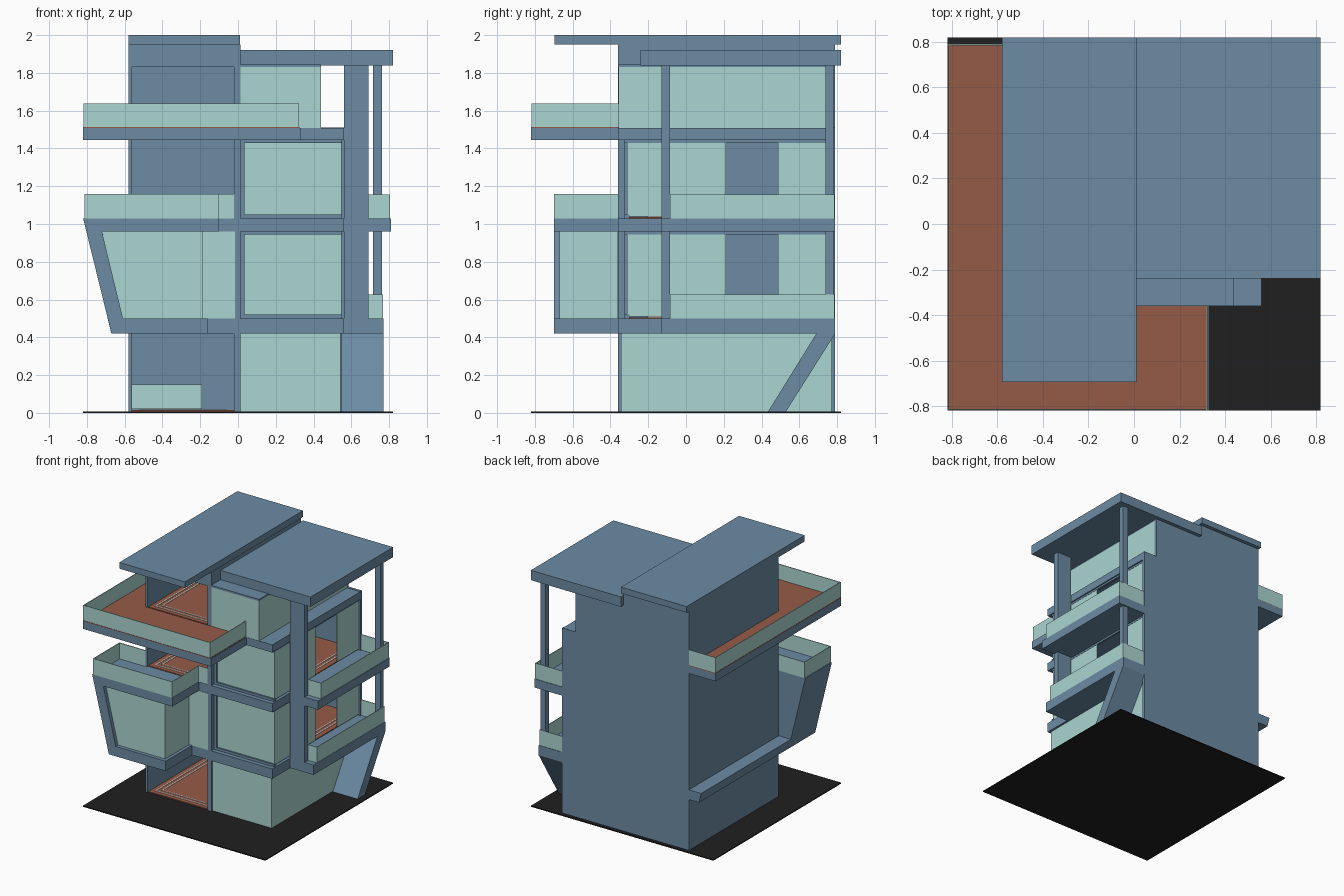
import bpy, bmesh


def material(name, rgb):
    m = bpy.data.materials.new(name)
    m.diffuse_color = (*rgb, 1.0)
    return m


BLUE = material("slate blue", (0.15, 0.26, 0.37))
GLASS = material("pale glass", (0.41, 0.67, 0.64))
WOOD = material("brown decking", (0.30, 0.105, 0.064))
BLACK = material("black ground", (0.014, 0.014, 0.014))
WHITE = material("white trim", (0.8, 0.78, 0.75))


def prism(name, pts, lo, hi, mat, axis="z"):
    """Extrude a 2D outline between lo and hi along an axis."""
    place = {"z": lambda a, b, c: (a, b, c),
             "y": lambda a, b, c: (a, c, b),
             "x": lambda a, b, c: (c, a, b)}[axis]
    bm = bmesh.new()
    low = [bm.verts.new(place(a, b, lo)) for a, b in pts]
    high = [bm.verts.new(place(a, b, hi)) for a, b in pts]
    bm.faces.new(low)
    bm.faces.new(high)
    n = len(pts)
    for i in range(n):
        j = (i + 1) % n
        bm.faces.new((low[i], low[j], high[j], high[i]))
    bmesh.ops.recalc_face_normals(bm, faces=bm.faces)
    me = bpy.data.meshes.new(name)
    bm.to_mesh(me)
    bm.free()
    me.materials.append(mat)
    ob = bpy.data.objects.new(name, me)
    bpy.context.collection.objects.link(ob)
    return ob


def box(name, x0, x1, y0, y1, z0, z1, mat):
    return prism(name, [(x0, y0), (x1, y0), (x1, y1), (x0, y1)], z0, z1, mat)


def strips(name, pts, z0, z1, mat, t=0.006):
    """Thin upright panes or flat lines along an axis-aligned path."""
    for i, ((ax, ay), (bx, by)) in enumerate(zip(pts, pts[1:])):
        h = t / 2
        box(f"{name}_{i + 1}", min(ax, bx) - h, max(ax, bx) + h,
            min(ay, by) - h, max(ay, by) + h, z0, z1, mat)


# Ground plate
box("ground_plate", -0.82, 0.82, -0.82, 0.82, 0, 0.008, BLACK)

# Main walls
box("left_wall", -0.58, -0.56, -0.36, 0.79, 0.008, 1.95, BLUE)
box("centre_wall", -0.02, 0.012, -0.36, 0.79, 0.008, 1.95, BLUE)
box("back_wall_lower", -0.58, 0.56, 0.77, 0.79, 0.008, 1.51, BLUE)
box("back_wall_upper", -0.58, 0.44, 0.77, 0.79, 1.51, 1.84, BLUE)

# Floor slabs, outlined with their bays, balconies and terrace
prism("first_floor_slab",
      [(-0.67, -0.70), (-0.16, -0.70), (-0.16, -0.36), (0.56, -0.36), (0.56, -0.13),
       (0.77, -0.13), (0.77, 0.79), (-0.58, 0.79), (-0.58, -0.36), (-0.67, -0.36)],
      0.42, 0.50, BLUE)
prism("second_floor_slab",
      [(-0.80, -0.70), (-0.10, -0.70), (-0.10, -0.36), (0.56, -0.36), (0.56, -0.13),
       (0.81, -0.13), (0.81, 0.79), (-0.58, 0.79), (-0.58, -0.36), (-0.80, -0.36)],
      0.96, 1.03, BLUE)
prism("terrace_slab",
      [(-0.82, -0.82), (0.33, -0.82), (0.33, -0.36), (0.56, -0.36), (0.56, 0.79),
       (-0.82, 0.79)], 1.445, 1.507, BLUE)

# Brown floors: interior rooms and terrace deck
for name, z in (("ground", 0.008), ("first", 0.50), ("second", 1.03), ("third", 1.507)):
    box(f"{name}_left_floor", -0.56, -0.02, -0.35, 0.77, z, z + 0.006, WOOD)
    if name != "third":
        box(f"{name}_right_floor", 0.012, 0.535, -0.30, 0.77, z, z + 0.006, WOOD)
    # white border lines on the floor
    for k, d in enumerate((0.04, 0.075)):
        strips(f"{name}_floor_line_{k + 1}",
               [(-0.56 + d, 0.70), (-0.56 + d, -0.35 + d), (-0.02 - d, -0.35 + d)],
               z + 0.006, z + 0.009, WHITE, 0.009)
        if name in ("first", "second"):
            strips(f"{name}_right_floor_line_{k + 1}",
                   [(0.53 - d, -0.2), (0.53 - d, 0.7)],
                   z + 0.006, z + 0.009, WHITE, 0.009)
prism("terrace_deck",
      [(-0.82, -0.82), (0.325, -0.82), (0.325, -0.36), (-0.58, -0.36), (-0.58, 0.79),
       (-0.82, 0.79)], 1.507, 1.513, WOOD)

# Roofs and ceilings
box("high_roof", -0.58, 0.01, -0.695, 0.82, 1.95, 2.0, BLUE)
box("high_ceiling", -0.58, 0.01, -0.36, 0.79, 1.83, 1.95, BLUE)
box("low_roof", 0.01, 0.82, -0.24, 0.82, 1.84, 1.92, BLUE)
box("glass_room_lid", 0.01, 0.44, -0.36, 0.79, 1.83, 1.845, BLUE)

# Sloping skirt along the left wall
prism("left_skirt", [(-0.58, 0.42), (-0.67, 0.42), (-0.69, 0.50), (-0.58, 0.50)],
      -0.36, 0.79, BLUE, "y")

# Projecting bay: leaning side wall, back panel and glazing
prism("bay_leaning_wall", [(-0.67, 0.42), (-0.59, 0.42), (-0.737, 1.03), (-0.82, 1.03)],
      -0.70, -0.36, BLUE, "y")
prism("bay_back_panel", [(-0.67, 0.42), (-0.58, 0.42), (-0.58, 1.03), (-0.82, 1.03)],
      -0.38, -0.36, BLUE, "y")
prism("bay_front_glass", [(-0.61, 0.50), (-0.185, 0.50), (-0.185, 0.96), (-0.72, 0.96)],
      -0.67, -0.664, GLASS, "y")
strips("bay_side_glass", [(-0.188, -0.667), (-0.188, -0.36), (-0.02, -0.36)],
       0.50, 0.96, GLASS)

# Low pane at the back of the ground floor
box("ground_low_pane", -0.56, -0.19, 0.60, 0.606, 0.02, 0.15, GLASS)

# Right-hand glazing: ground floor, two glazed floors with door gaps, top room
strips("ground_glass", [(0.012, -0.34), (0.54, -0.34), (0.54, 0.77)], 0.008, 0.42, GLASS)
for name, z0, z1 in (("first", 0.50, 0.96), ("second", 1.03, 1.445)):
    strips(f"{name}_corner_glass", [(0.03, -0.31), (0.545, -0.31), (0.545, 0.21)],
           z0 + 0.01, z1 - 0.015, GLASS)
    strips(f"{name}_rear_glass", [(0.545, 0.49), (0.545, 0.77)], z0 + 0.01, z1 - 0.015, GLASS)
    # thin frame around the glazing
    box(f"{name}_glass_sill", 0.012, 0.55, -0.325, -0.30, z0, z0 + 0.02, BLUE)
    box(f"{name}_glass_head", 0.012, 0.55, -0.325, -0.30, z1 - 0.015, z1, BLUE)
    box(f"{name}_glass_jamb", 0.012, 0.035, -0.325, -0.30, z0, z1, BLUE)
    box(f"{name}_side_head", 0.535, 0.55, -0.30, 0.77, z1 - 0.015, z1, BLUE)
strips("top_room_glass", [(0.012, -0.355), (0.437, -0.355), (0.437, 0.77)],
       1.507, 1.83, GLASS)

# Glass parapets
strips("terrace_parapet",
       [(0.32, -0.36), (0.32, -0.815), (-0.815, -0.815), (-0.815, 0.787), (-0.58, 0.787)],
       1.51, 1.637, GLASS)
strips("bay_parapet",
       [(-0.58, -0.363), (-0.81, -0.363), (-0.81, -0.697), (-0.105, -0.697),
        (-0.105, -0.355), (-0.02, -0.355)], 1.03, 1.16, GLASS)
for name, x, z in (("first", 0.765, 0.50), ("second", 0.803, 1.03)):
    strips(f"{name}_balcony_parapet",
           [(0.60, -0.083), (x, -0.083), (x, 0.783), (0.56, 0.783)], z, z + 0.127, GLASS)

# Balcony columns and slanted strut
box("wide_column", 0.56, 0.69, -0.13, -0.085, 0.42, 1.84, BLUE)
box("thin_column", 0.715, 0.762, 0.738, 0.78, 0.50, 1.84, BLUE)
prism("slanted_strut", [(0.435, 0.008), (0.53, 0.008), (0.79, 0.42), (0.69, 0.42)],
      0.548, 0.77, BLUE, "x")
